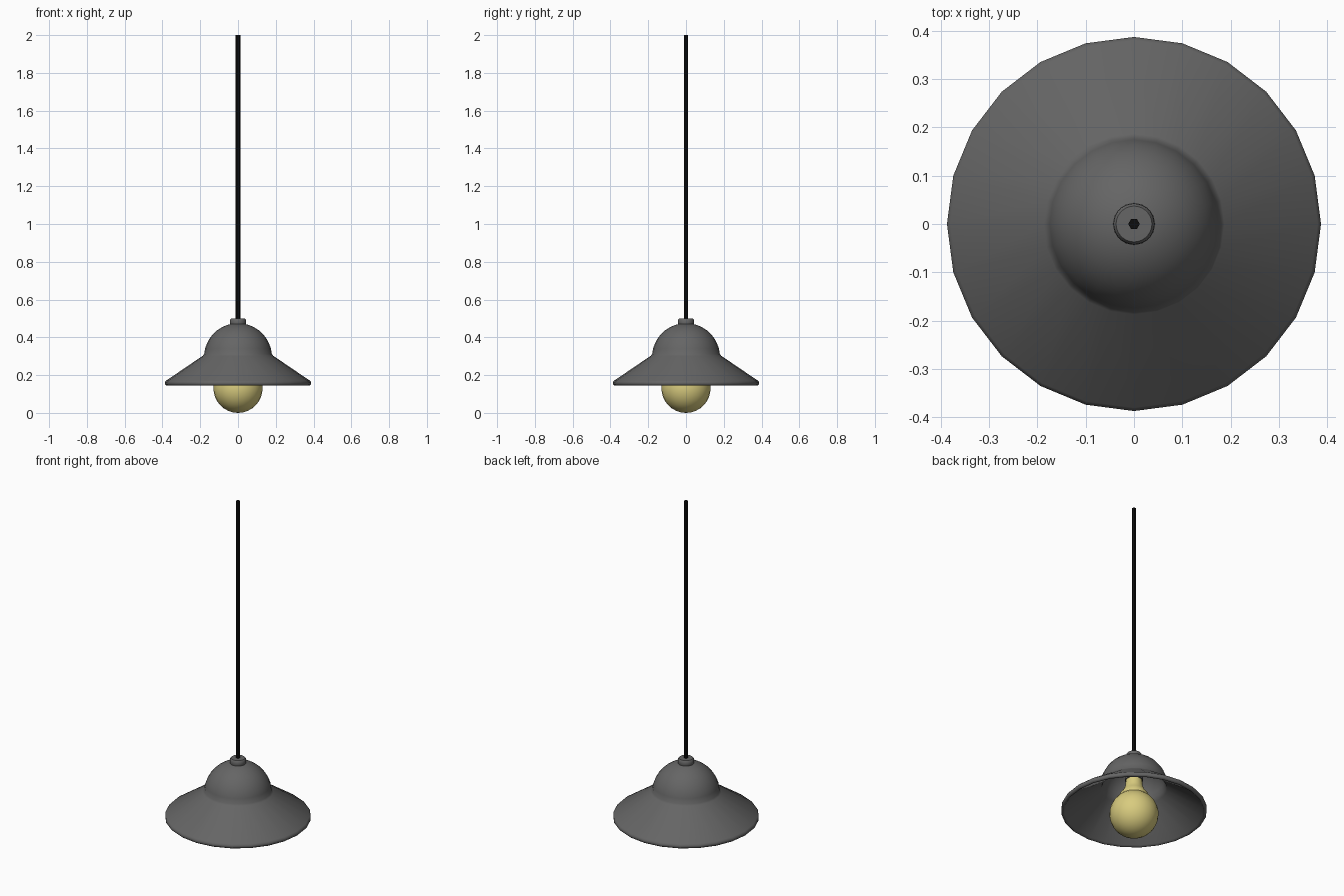
import bpy, bmesh, math

if "Cube" in bpy.data.objects:
    bpy.data.objects.remove(bpy.data.objects["Cube"], do_unlink=True)


def material(name, color):
    mat = bpy.data.materials.new(name)
    mat.use_nodes = True
    mat.diffuse_color = (*color, 1)
    mat.node_tree.nodes["Principled BSDF"].inputs["Base Color"].default_value = (*color, 1)
    return mat


def arc(radius, center_z, start, end, steps):
    """Profile points (r, z) on a circle; angles in degrees above horizontal."""
    angles = [math.radians(start + (end - start) * i / steps) for i in range(steps + 1)]
    return [(radius * math.cos(a), center_z + radius * math.sin(a)) for a in angles]


def lathe(name, profile, sides, mat, sharp=40, closed=False):
    """Revolve a profile of (r, z) points around the z axis."""
    bm = bmesh.new()
    verts = [bm.verts.new((r, 0, z)) for r, z in profile]
    pairs = list(zip(verts, verts[1:]))
    if closed:
        pairs.append((verts[-1], verts[0]))
    edges = [bm.edges.new(p) for p in pairs]
    bmesh.ops.spin(bm, geom=verts + edges, cent=(0, 0, 0), axis=(0, 0, 1),
                   angle=math.tau, steps=sides, use_merge=True)
    bmesh.ops.remove_doubles(bm, verts=bm.verts, dist=0.0005)
    bmesh.ops.recalc_face_normals(bm, faces=bm.faces)
    for face in bm.faces:
        face.smooth = True
    mesh = bpy.data.meshes.new(name)
    bm.to_mesh(mesh)
    bm.free()
    mesh.set_sharp_from_angle(angle=math.radians(sharp))
    mesh.materials.append(mat)
    obj = bpy.data.objects.new(name, mesh)
    bpy.context.collection.objects.link(obj)
    return obj


grey = material("dark grey metal", (0.13, 0.13, 0.13))
black = material("black cable", (0.004, 0.004, 0.004))
yellow = material("warm yellow glass", (0.69, 0.60, 0.21))

# Shade: domed crown flowing into a cone with a thick rolled rim
outer = arc(0.18, 0.295, 90, 5, 9) + [(0.187, 0.302), (0.38, 0.171)]
rim = [(0.387, 0.163), (0.387, 0.151), (0.38, 0.145), (0.372, 0.145), (0.366, 0.152)]
inner = [(0.176, 0.286)] + arc(0.166, 0.293, 5, 90, 9)
lathe("lamp_shade", outer + rim + inner, 24, grey, sharp=60)

# Collar: rounded cap on top of the crown
collar = [(0, 0.46), (0.038, 0.46), (0.042, 0.468), (0.043, 0.48),
          (0.042, 0.492), (0.037, 0.499), (0, 0.5)]
lathe("collar", collar, 32, grey)

# Cable: thin six-sided rod
lathe("cable", [(0, 0.48), (0.012, 0.48), (0.012, 2), (0, 2)], 6, black)

# Bulb: round globe with a neck tapering up to the socket
neck = [(0.075, 0.25), (0.056, 0.275), (0.046, 0.3), (0.043, 0.34), (0, 0.34)]
lathe("bulb", arc(0.13, 0.13, -90, 55, 12) + neck, 24, yellow)

# Socket: hidden holder between the neck and the crown
lathe("socket", [(0, 0.335), (0.048, 0.335), (0.048, 0.455), (0, 0.455)], 24, grey)
